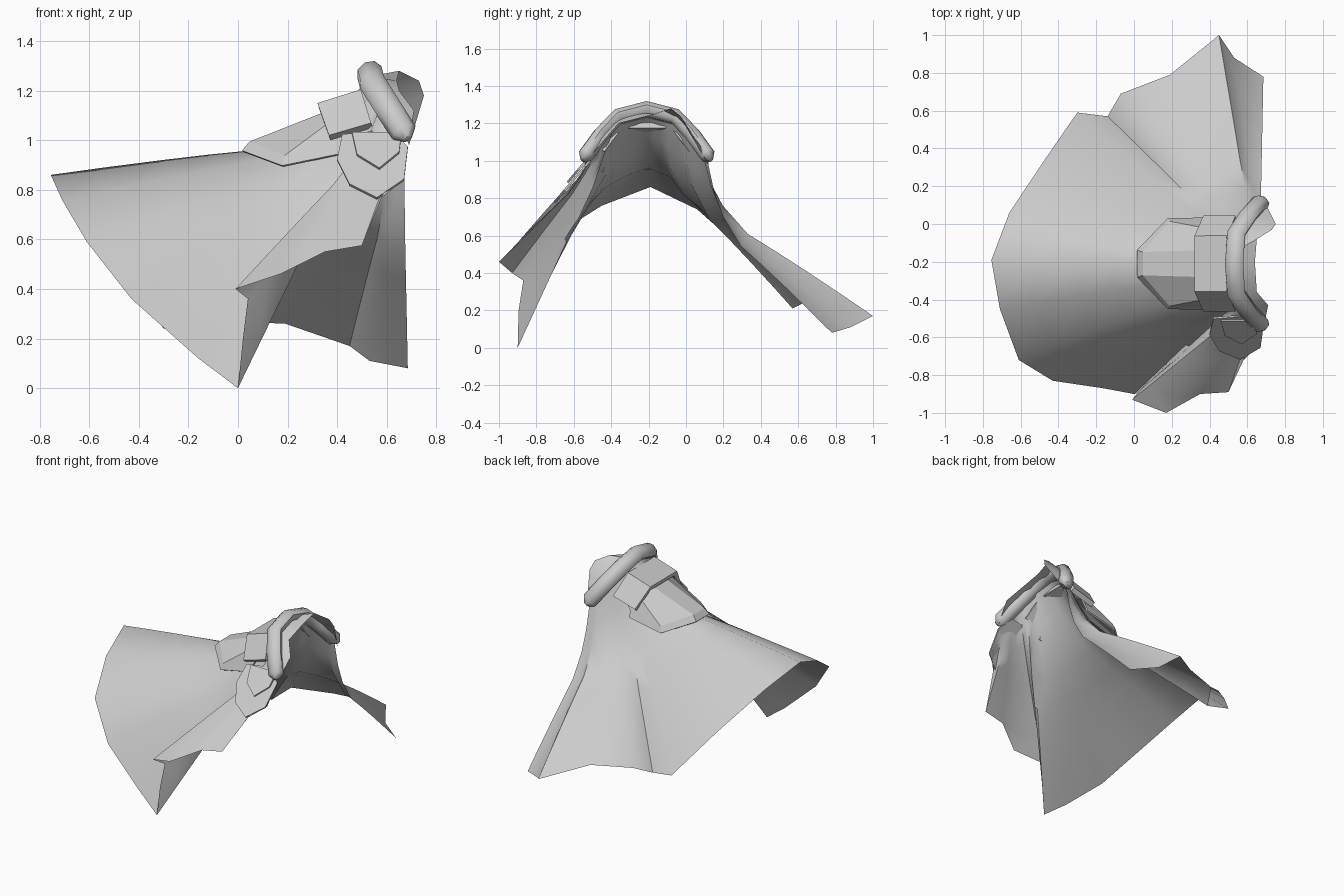
import bpy, math
from mathutils import Vector as V

if "Cube" in bpy.data.objects:
    bpy.data.objects.remove(bpy.data.objects["Cube"])

MID_Y = -0.21


def make(name, verts, faces, angle=None, thick=0):
    me = bpy.data.meshes.new(name)
    me.from_pydata([tuple(v) for v in verts], [], faces)
    me.update()
    ob = bpy.data.objects.new(name, me)
    bpy.context.collection.objects.link(ob)
    bpy.ops.object.select_all(action='DESELECT')
    ob.select_set(True)
    bpy.context.view_layer.objects.active = ob
    if thick:
        m = ob.modifiers.new("thickness", 'SOLIDIFY')
        m.thickness, m.offset = thick, 0
        bpy.ops.object.modifier_apply(modifier=m.name)
    if angle:
        bpy.ops.object.shade_smooth_by_angle(angle=math.radians(angle))
    return ob


def loft(name, rows, closed=False, caps=False, **kw):
    n = len(rows[0])
    faces = []
    for r in range(len(rows) - 1):
        for i in range(n if closed else n - 1):
            j = (i + 1) % n
            faces.append((r * n + i, r * n + j, (r + 1) * n + j, (r + 1) * n + i))
    if caps:
        faces += [tuple(range(n))[::-1], tuple(range((len(rows) - 1) * n, len(rows) * n))]
    return make(name, [v for r in rows for v in r], faces, **kw)


def mirrored(half):
    """Half profile (x, distance from the middle plane, z) -> full arch."""
    return ([V((x, MID_Y + d, z)) for x, d, z in half] +
            [V((x, MID_Y - d, z)) for x, d, z in reversed(half) if d > 0])


def along(path, u):
    s = u * (len(path) - 1)
    k = min(int(s), len(path) - 2)
    return path[k].lerp(path[k + 1], s - k)


# Neck arch shared by the cape and the roll
arch = mirrored([(.67, .325, 1.03), (.60, .245, 1.14), (.54, .155, 1.235), (.53, 0, 1.275)])

# Cape: hem points (x, y, z) with the sag of each fold
hem = [(.685, .78, .08, .10), (.53, .88, .11, .11), (.45, 1.0, .17, .11), (.19, .79, .26, .11),
       (-.07, .69, .27, .11), (-.14, .57, .21, .11), (-.30, .59, .24, .11), (-.48, .33, .50, .11),
       (-.66, .06, .74, .11), (-.755, -.19, .86, .11), (-.71, -.45, .76, .11),
       (-.61, -.72, .59, .11), (-.43, -.83, .36, .09), (-.16, -.87, .12, .06), (0, -.9, 0, .03),
       (.02, -.895, .2, .10), (.04, -.87, .36, .08), (-.01, -.93, .40, .04), (.17, -1.0, .46, .05),
       (.35, -.9, .55, .05), (.50, -.89, .575, .05), (.58, -.72, .77, .03), (.67, -.63, .84, .02)]
# Sag is strongest near the shoulders: (fraction down the cape, amount)
drape = [(0, 0), (.1, .75), (.2, 1.2), (.35, 1.35), (.5, 1.0), (.65, .68), (.85, .28), (1, 0)]
rows = []
for t, k in drape:
    row = []
    for i, (x, y, z, sag) in enumerate(hem):
        u = .5 * i / 9 if i <= 9 else .5 + .5 * (i - 9) / 13
        p = (along(arch, u) - V((0, 0, .03))).lerp(V((x, y, z)), t)
        p.z -= sag * k
        p.y -= .4 * sag * k * (1 if i < 8 else 0)
        row.append(p)
    rows.append(row)
loft("cape", rows, angle=50)

# Loose cloth in front of the neck roll
front = [V(p) for p in [(.69, .12, .98), (.75, 0, 1.18), (.73, -.03, 1.24), (.65, -.08, 1.28),
                        (.64, -.2, 1.24), (.65, -.36, 1.2), (.71, -.43, 1.12), (.69, -.53, 1.0)]]
n = len(front)
loft("neck_cloth", [[along(arch, i / (n - 1)) for i in range(n)], front], angle=40)

# Neck roll: flattened tube with tapered ends
path = [arch[0].lerp(arch[1], -.22)] + arch + [arch[-1].lerp(arch[-2], -.22)]
rings = []
for i, p in enumerate(path):
    tan = (path[min(i + 1, len(path) - 1)] - path[max(i - 1, 0)]).normalized()
    a = V((.9, 0, .45))
    a = (a - tan * a.dot(tan)).normalized()
    b = tan.cross(a)
    r = .02 if i in (0, len(path) - 1) else .054
    rings.append([p + a * r * math.cos(k * math.pi / 4) + b * .8 * r * math.sin(k * math.pi / 4)
                  for k in range(8)])
loft("neck_roll", rings, closed=True, caps=True, angle=50)

# Stiff band behind the roll
loft("back_band", [mirrored([(.37, .24, 1.01), (.325, .14, 1.135)]),
                   mirrored([(.54, .24, 1.06), (.50, .14, 1.19)])], thick=.035)

# Back yoke with a raised border
loft("back_yoke", [mirrored([(.42, .24, .945), (.18, .235, .895), (.02, .07, .955)]),
                   mirrored([(.42, .225, .985), (.19, .22, .935), (.05, .06, .99)]),
                   mirrored([(.46, .22, 1.05), (.40, .18, 1.09), (.38, .07, 1.12)])], thick=.012)


# Layered flaps on the near shoulder
def flap(name, outline, out):
    make(name, [(x, -.5 - (1 - z) * .85 - out, z) for x, z in outline],
         [tuple(range(len(outline)))], thick=.012)


flap("shoulder_flap_lower", [(.42, 1.02), (.40, .92), (.45, .82), (.56, .765),
                             (.67, .84), (.685, .97), (.62, 1.04)], .015)
flap("shoulder_flap_upper", [(.46, 1.03), (.48, .94), (.57, .885), (.65, .95), (.66, 1.03)], .035)
